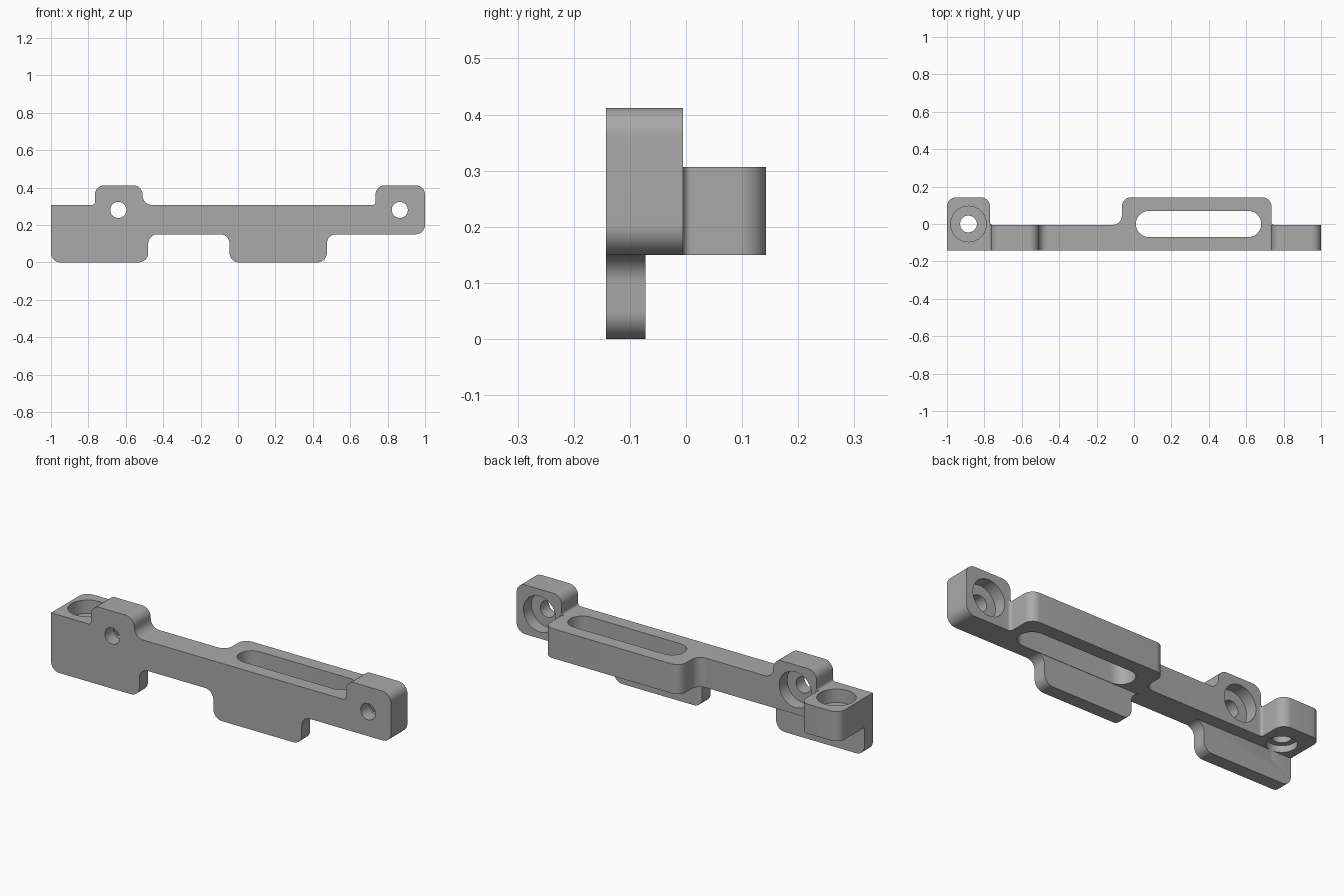
import bpy, bmesh, math
from mathutils import Vector, Matrix

cube = bpy.data.objects.get("Cube")
if cube:
    bpy.data.objects.remove(cube)

grey = bpy.data.materials.new("plain grey")
grey.use_nodes = True
COLOUR = (0.4, 0.4, 0.4, 1)
grey.diffuse_color = COLOUR
grey.node_tree.nodes["Principled BSDF"].inputs["Base Color"].default_value = COLOUR

FRONT, MID, PLATE_BACK = -0.143, -0.072, -0.005
LOW, TOP, PEAK = 0.15, 0.307, 0.412
R, SMALL = 0.05, 0.015
BACK = -FRONT


def rounded(corners, steps=12):
    """Outline from (u, v, radius) square corners, each turned into an arc."""
    pts = []
    for i, (u, v, r) in enumerate(corners):
        p = Vector((u, v))
        if r == 0:
            pts.append(p)
            continue
        before = (Vector(corners[i - 1][:2]) - p).normalized()
        after = (Vector(corners[(i + 1) % len(corners)][:2]) - p).normalized()
        centre = p + r * (before + after)
        for k in range(steps + 1):
            t = math.pi / 2 * k / steps
            pts.append(centre - r * (after * math.cos(t) + before * math.sin(t)))
    return pts


def prism(name, outline, axis, start, end):
    """Extrude an outline along y (outline in x, z) or z (outline in x, y)."""
    def place(p):
        return (p.x, start, p.y) if axis == "y" else (p.x, p.y, start)
    bm = bmesh.new()
    face = bm.faces.new([bm.verts.new(place(p)) for p in outline])
    ext = bmesh.ops.extrude_face_region(bm, geom=[face])
    shift = Vector((0, end - start, 0)) if axis == "y" else Vector((0, 0, end - start))
    bmesh.ops.translate(bm, vec=shift, verts=[g for g in ext["geom"] if isinstance(g, bmesh.types.BMVert)])
    bmesh.ops.recalc_face_normals(bm, faces=bm.faces)
    mesh = bpy.data.meshes.new(name)
    bm.to_mesh(mesh)
    bm.free()
    mesh.materials.append(grey)
    obj = bpy.data.objects.new(name, mesh)
    bpy.context.collection.objects.link(obj)
    return obj


def circle(u, v, r, n=48):
    return [Vector((u + r * math.cos(2 * math.pi * k / n), v + r * math.sin(2 * math.pi * k / n)))
            for k in range(n)]


def combine(body, tool, operation):
    """Boolean the tool into the body, then discard the tool."""
    mod = body.modifiers.new(operation.lower(), "BOOLEAN")
    mod.operation, mod.solver, mod.object = operation, "EXACT", tool
    bpy.context.view_layer.objects.active = body
    bpy.ops.object.modifier_apply(modifier=mod.name)
    bpy.data.objects.remove(tool)


# Front plate with two raised lugs and two hanging tabs
bracket = prism("bracket", rounded([
    (-1, 0, R), (-0.48, 0, R), (-0.48, LOW, R), (-0.045, LOW, R),
    (-0.045, 0, R), (0.475, 0, R), (0.475, LOW, R), (1, LOW, R),
    (1, PEAK, R), (0.735, PEAK, R), (0.735, TOP, SMALL), (-0.51, TOP, R),
    (-0.51, PEAK, R), (-0.765, PEAK, R), (-0.765, TOP, SMALL), (-1, TOP, 0),
]), "y", FRONT, PLATE_BACK)

# Tabs are only half as thick as the plate
tab_relief = prism("tab_relief", rounded([
    (-1.1, -0.1, 0), (1.1, -0.1, 0), (1.1, LOW, 0), (-1.1, LOW, 0)]), "y", MID, 0.3)
combine(bracket, tab_relief, "DIFFERENCE")

# Rear blocks: the end block and the long slotted block
rear_blocks = prism("rear_blocks", rounded([
    (-1, -0.1, 0), (0.8, -0.1, 0), (0.8, PLATE_BACK, 0), (0.735, PLATE_BACK, SMALL),
    (0.735, BACK, R), (-0.065, BACK, R), (-0.065, PLATE_BACK, R),
    (-0.77, PLATE_BACK, SMALL), (-0.77, BACK, R), (-1, BACK, R),
]), "z", LOW, TOP)
combine(bracket, rear_blocks, "UNION")

# Long slot through the rear block
slot = prism("slot", rounded([
    (0.01, -0.07, 0.07), (0.68, -0.07, 0.07), (0.68, 0.07, 0.07), (0.01, 0.07, 0.07)]),
    "z", 0.1, 0.4)
combine(bracket, slot, "DIFFERENCE")

# Lug screw holes with counterbores on the rear
for x in (-0.64, 0.865):
    for r, start in ((0.043, -0.2), (0.095, MID)):
        combine(bracket, prism("bore", circle(x, 0.28, r), "y", start, 0.05), "DIFFERENCE")

# End block hole, counterbored from above and recessed below
for r, start, end in ((0.045, 0.1, 0.4), (0.095, 0.235, 0.4), (0.073, 0.1, 0.185)):
    combine(bracket, prism("bore", circle(-0.885, 0, r), "z", start, end), "DIFFERENCE")

# Smooth the arcs, keep the edges crisp
bpy.ops.object.select_all(action="DESELECT")
bracket.select_set(True)
bpy.context.view_layer.objects.active = bracket
bpy.ops.object.shade_smooth_by_angle(angle=math.radians(30))
